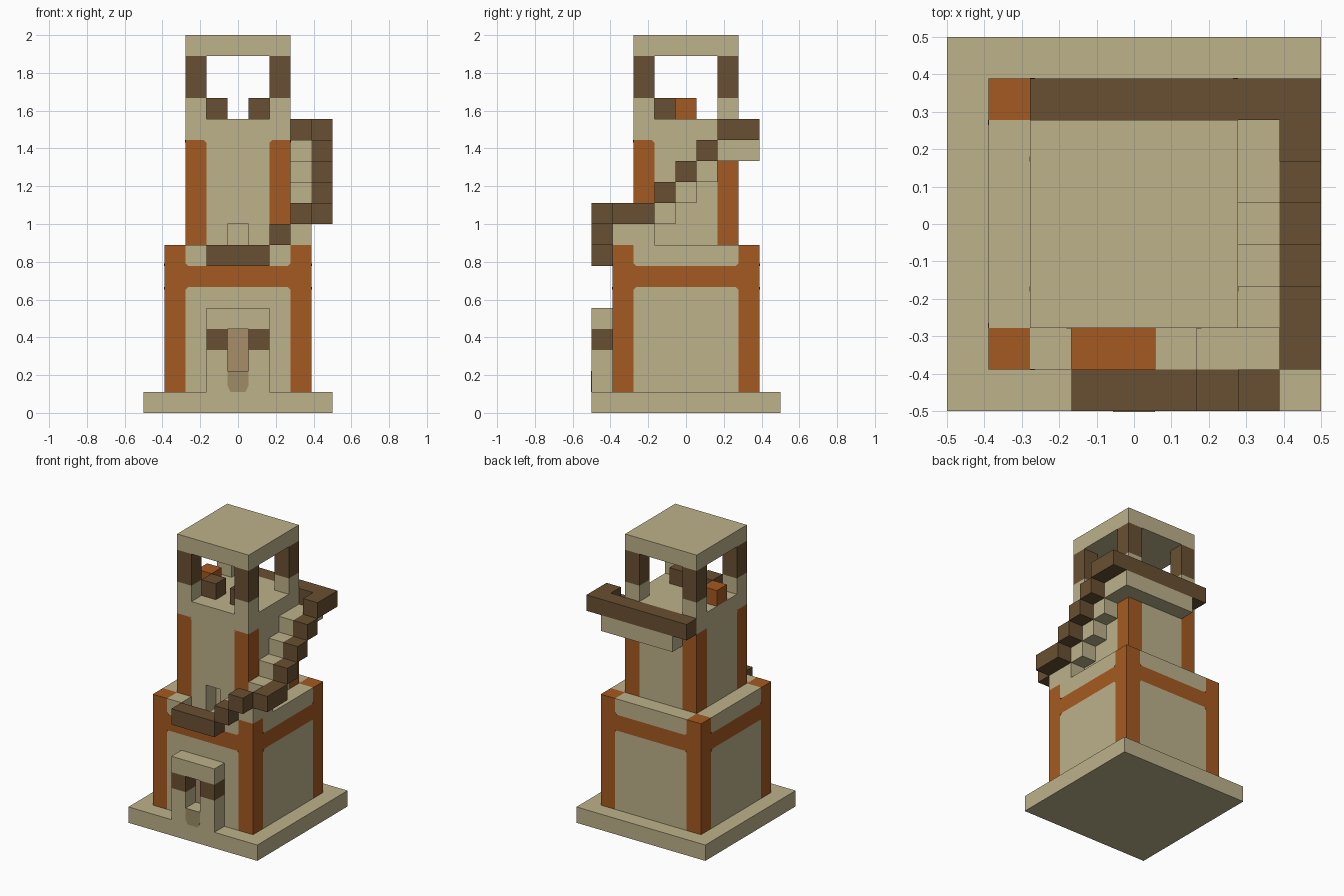
import bpy
import bmesh
from mathutils import Matrix, Vector

UNIT = 1 / 9  # edge length of one building block

default_cube = bpy.data.objects.get("Cube")
if default_cube:
    bpy.data.objects.remove(default_cube, do_unlink=True)


def make_material(name, rgb):
    material = bpy.data.materials.new(name)
    material.use_nodes = True
    colour = (*rgb, 1)
    material.diffuse_color = colour
    material.node_tree.nodes["Principled BSDF"].inputs["Base Color"].default_value = colour
    return material


stone = make_material("pale sandstone", (.51, .445, .258))
orange = make_material("burnt orange", (.376, .102, .015))
timber = make_material("dark timber", (.141, .08, .032))
door_tan = make_material("door tan", (.387, .266, .136))
step_tan = make_material("worn tan", (.342, .262, .136))


def finish(name, material, bm):
    bmesh.ops.recalc_face_normals(bm, faces=bm.faces)
    mesh = bpy.data.meshes.new(name)
    bm.to_mesh(mesh)
    bm.free()
    mesh.materials.append(material)
    obj = bpy.data.objects.new(name, mesh)
    bpy.context.collection.objects.link(obj)
    return obj


def blocks(name, material, *spans):
    """Join boxes, each given by its first and last block on the grid."""
    bm = bmesh.new()
    for first, last in spans:
        low, high = Vector(first), Vector(last)
        size = high - low + Vector((1, 1, 1))
        centre = (low + high) / 2 + Vector((0, 0, .5))
        place = Matrix.Translation(centre * UNIT) @ Matrix.Diagonal((*(size * UNIT), 1))
        bmesh.ops.create_cube(bm, size=1, matrix=place)
    return finish(name, material, bm)


def turned(span, quarters):
    """Turn a box about the tower axis in quarter turns."""
    (ax, ay, az), (bx, by, bz) = span
    for _ in range(quarters):
        ax, bx, ay, by = -by, -ay, ax, bx
    return (ax, ay, az), (bx, by, bz)


def around(name, material, span, quarters=range(4)):
    return blocks(name, material, *[turned(span, q) for q in quarters])


def plates(name, material, outlines, front, quarters=(0,)):
    """Thin painted plates lying on the wall plane y = front."""
    bm = bmesh.new()
    for q in quarters:
        turn = Matrix.Rotation(q * 1.5707963, 4, "Z")
        for outline in outlines:
            verts = [bm.verts.new(turn @ Vector((x * UNIT, front * UNIT, z * UNIT)))
                     for x, z in outline]
            face = bm.faces.new(verts)
            out = turn @ Vector((0, -.002, 0))
            ext = bmesh.ops.extrude_face_region(bm, geom=[face], use_keep_orig=True)
            moved = [v for v in ext["geom"] if isinstance(v, bmesh.types.BMVert)]
            bmesh.ops.translate(bm, verts=moved, vec=out)
    return finish(name, material, bm)


def corner_pair(x, z, dx, dz):
    """Mirrored small triangles that soften the painted frame corners."""
    return [[(s * x, z), (s * (x + dx), z), (s * x, z + dz)] for s in (-1, 1)]


# Ground slab and lower tower
blocks("base_slab", stone, ((-4, -4, 0), (4, 4, 0)))
blocks("lower_core", stone,
       ((-2, -2, 1), (2, 2, 6)),
       ((-2, -1, 7), (2, 2, 7)),
       ((-2, -2, 7), (-1, -2, 7)), ((1, -2, 7), (2, -2, 7)))
around("lower_corner_posts", orange, ((-3, -3, 1), (-3, -3, 7)))
around("lower_wall_panels", stone, ((-2, -3, 1), (2, -3, 5)))
around("lower_band", orange, ((-2, -3, 6), (2, -3, 6)))
around("parapet", stone, ((-2, -3, 7), (2, -3, 7)), (1, 2, 3))
blocks("front_parapet", stone,
       ((-2, -3, 7), (-2, -3, 7)), ((1, -3, 7), (2, -3, 7)))
SOFT = .12
plates("lower_frame_corners", orange,
       corner_pair(2.5, 6, -SOFT, -SOFT) + corner_pair(2.5, 7, -SOFT, SOFT),
       -3.5, range(4))

# Front porch and doorway
blocks("porch_pillars", stone, *[((s, -4, 1), (s, -4, 2)) for s in (-1, 1)])
blocks("porch_capitals", timber, *[((s, -4, 3), (s, -4, 3)) for s in (-1, 1)])
blocks("porch_lintel", stone, ((-1, -4, 4), (1, -4, 4)))
blocks("door_step", stone, ((0, -4, 1), (0, -4, 1)))
plates("door", door_tan, [[(-.5, 2), (.5, 2), (.5, 4), (-.5, 4)]], -3.5)
plates("door_step_face", step_tan,
       [[(-.5, 2), (-.5, 1.3), (-.36, 1), (.36, 1), (.5, 1.3), (.5, 2)]], -4.5)

# Upper tower with a small front door
blocks("upper_core", stone, ((-1, -1, 8), (1, 1, 12)))
around("upper_corner_posts", orange, ((-2, -2, 8), (-2, -2, 12)))
around("upper_wall_panels", stone, ((-1, -2, 8), (1, -2, 12)), (1, 2, 3))
blocks("upper_front_wall", stone,
       ((-1, -2, 9), (1, -2, 12)),
       *[((s, -2, 8), (s, -2, 8)) for s in (-1, 1)])
blocks("upper_collar", stone, ((-2, -2, 13), (2, 2, 13)))
plates("upper_frame_corners", stone, corner_pair(1.5, 13, SOFT, -SOFT), -2.5, range(4))

# Open lookout and roof
around("lookout_post_feet", stone, ((-2, -2, 14), (-2, -2, 14)))
around("lookout_posts", timber, ((-2, -2, 15), (-2, -2, 16)))
blocks("roof_slab", stone, ((-2, -2, 17), (2, 2, 17)))
blocks("lookout_stools", timber, *[((s, -1, 14), (s, -1, 14)) for s in (-1, 1)])
blocks("lookout_beacon", orange, ((-2, 0, 14), (-2, 0, 14)))

# Stair winding around the front and side, with its landing at the back
blocks("stair_corner", stone, ((2, -3, 8), (3, -3, 8)))
blocks("stair_steps", stone,
       *[((3, y, y + 10), (3, y, y + 11)) for y in range(-2, 2)])
blocks("landing", stone, ((3, 2, 12), (3, 2, 12)), ((-1, 3, 12), (3, 3, 12)))

# Timber railing that follows the stair
blocks("front_railing", timber,
       ((-1, -4, 7), (1, -4, 7)), ((2, -4, 8), (2, -4, 8)), ((3, -4, 9), (3, -4, 9)))
blocks("side_railing", timber,
       ((4, -3, 9), (4, -2, 9)),
       *[((4, y, y + 11), (4, y, y + 11)) for y in range(-1, 2)],
       ((4, 2, 13), (4, 2, 13)))
blocks("back_railing", timber, ((-2, 3, 13), (4, 3, 13)))
